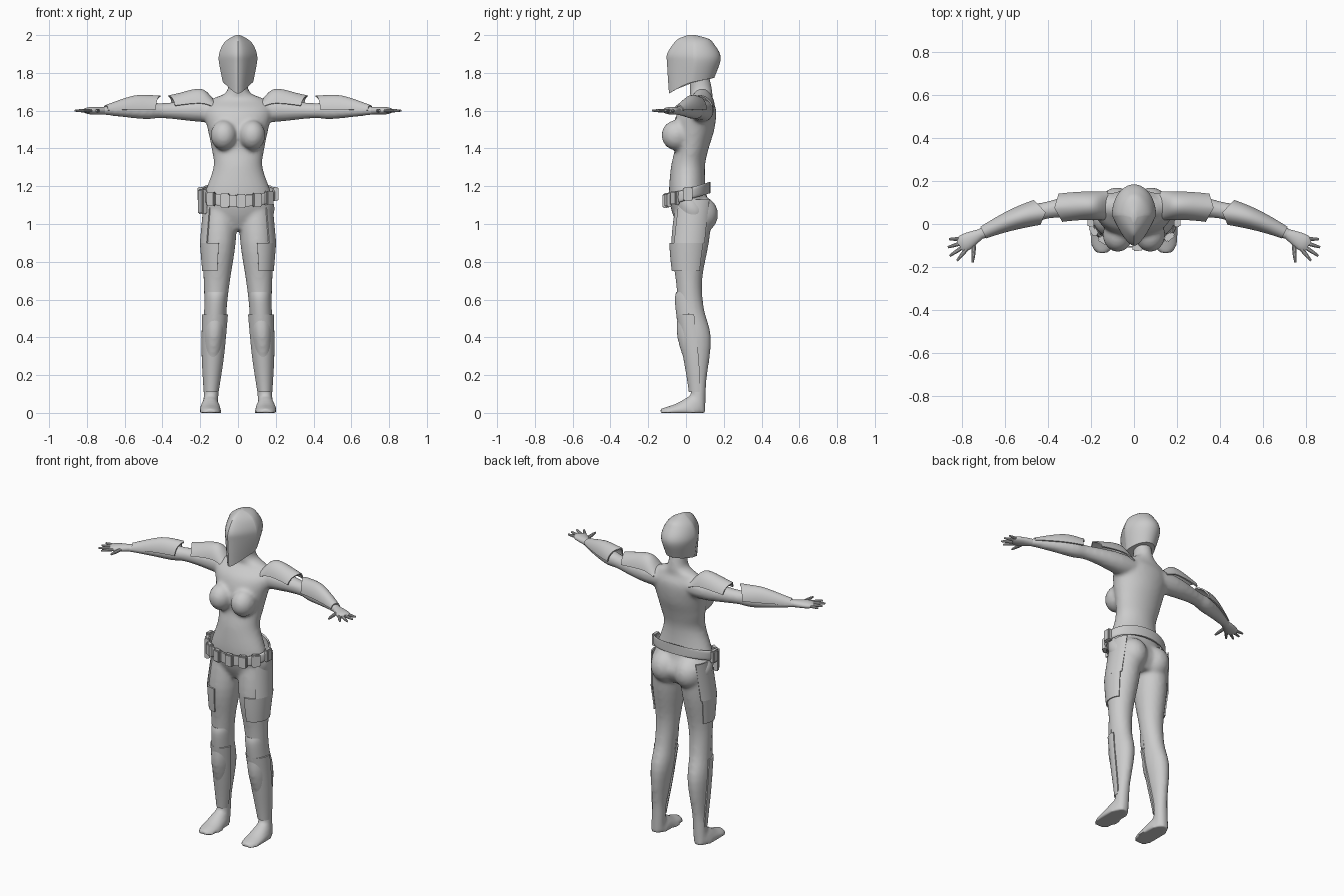
import bpy, bmesh
from math import sin, cos, radians, pi
from mathutils import Vector, Matrix

if "Cube" in bpy.data.objects:
    bpy.data.objects.remove(bpy.data.objects["Cube"], do_unlink=True)

shade = (0.6, 0.6, 0.6, 1)
grey = bpy.data.materials.new("plain_grey")
grey.use_nodes = True
grey.diffuse_color = shade
grey.node_tree.nodes["Principled BSDF"].inputs["Base Color"].default_value = shade


def finish(name, bm, angle=35, mirror=False):
    """Turn a bmesh into a smooth-shaded object."""
    bmesh.ops.recalc_face_normals(bm, faces=bm.faces)
    mesh = bpy.data.meshes.new(name)
    bm.to_mesh(mesh)
    bm.free()
    mesh.materials.append(grey)
    obj = bpy.data.objects.new(name, mesh)
    bpy.context.collection.objects.link(obj)
    bpy.ops.object.select_all(action='DESELECT')
    obj.select_set(True)
    bpy.context.view_layer.objects.active = obj
    bpy.ops.object.shade_smooth_by_angle(angle=radians(angle))
    if mirror:
        obj.modifiers.new("Mirror", 'MIRROR').use_mirror_merge = False
    return obj


def refine(rows, steps):
    """Catmull-Rom interpolation of section rows."""
    padded = [rows[0], *rows, rows[-1]]
    result = []
    for before, start, end, after in zip(padded, padded[1:], padded[2:], padded[3:]):
        for step in range(steps):
            t = step / steps
            result.append([b + t / 2 * (c - a + t * (2 * a - 5 * b + 4 * c - d + t * (3 * (b - c) + d - a)))
                           for a, b, c, d in zip(before, start, end, after)])
    return result + [rows[-1]]


def loft(bm, rows, path, upright=True, segments=24, steps=4, side=1, arc=None, shape=None):
    """Loft rows of (station, radius, radius, ...) along a path; an arc leaves the shell open."""
    rows = refine(rows, steps)
    centres = [Vector(path(row)) for row in rows]
    first, last = arc or (0, 360)
    rings = []
    for i, (row, centre) in enumerate(zip(rows, centres)):
        u, v = Vector((1, 0, 0)), Vector((0, 1, 0))
        if not upright:
            v = Vector((0, 0, 1))
            u = (centres[min(i + 1, len(rows) - 1)] - centres[max(i - 1, 0)]).cross(v).normalized()
        ring = []
        for k in range(segments + 1 if arc else segments):
            a = radians(first + (last - first) * k / segments)
            point = centre + u * row[1] * cos(a) + v * row[2] * sin(a)
            if shape:
                shape(point, centre, row, a)
            point.x *= side
            ring.append(bm.verts.new(point))
        rings.append(ring)
    for lower, upper in zip(rings, rings[1:]):
        for k in range(segments):
            m = (k + 1) % len(lower)
            bm.faces.new((lower[k], lower[m], upper[m], upper[k]))
    if not arc:
        bm.faces.new(rings[0])
        bm.faces.new(rings[-1])


# Centre lines of the body
def torso_path(row):
    return 0, row[3], row[0]


def leg_path(row):
    z = row[0]
    return .147 - .05 * z, .04 + .025 * cos(2 * pi * (z - .1) / 1.3), z


def foot_path(row):
    return .147, row[0], 0


def arm_path(row):
    x = row[0]
    return x, .085 - max(0, x - .2) ** 2 / 2, 1.6


def ball(bm, location, size):
    bmesh.ops.create_uvsphere(bm, u_segments=24, v_segments=16, radius=1,
                              matrix=Matrix.Translation(location) @ Matrix.Diagonal((*size, 1)))


def plate(name, rows, path, arc, mirror=True, **options):
    """Thin curved armour shell wrapped around a limb."""
    bm = bmesh.new()
    loft(bm, rows, path, arc=arc, **options)
    bmesh.ops.recalc_face_normals(bm, faces=bm.faces)
    bmesh.ops.solidify(bm, geom=bm.faces[:], thickness=.008)
    return finish(name, bm, mirror=mirror)


def pointed(station, reach):
    """Draw the middle of a plate's end out into a point."""
    def shape(point, centre, row, angle):
        point.x += reach * max(0, 1 - abs(row[0] - station) / .05) * (1 - abs(cos(angle)))
    return shape


# Body: overlapping lofts fused into one smooth skin
torso = [(.97, .1, .07, .04), (1.05, .19, .11, .04), (1.15, .18, .1, .01), (1.3, .13, .09, .01),
         (1.4, .14, .09, .03), (1.5, .16, .11, .04), (1.6, .18, .1, .06), (1.66, .14, .06, .08),
         (1.7, .06, .06, .08), (1.8, .05, .05, .07)]
leg = [(1.1, .09, .1), (.9, .09, .1), (.7, .07, .07), (.55, .06, .07),
       (.4, .06, .09), (.2, .04, .05), (.1, .04, .04), (0, .04, .04)]
foot = [(.1, .02, .04), (.05, .05, .1), (-.05, .06, .05), (-.11, .05, .03), (-.14, .02, .02)]
arm = [(.1, .06, .06), (.2, .06, .06), (.4, .04, .04), (.5, .045, .045), (.73, .025, .02)]
bm = bmesh.new()
loft(bm, torso, torso_path, segments=36)
for side in (1, -1):
    loft(bm, leg, leg_path, side=side)
    loft(bm, foot, foot_path, upright=False, side=side)
    loft(bm, arm, arm_path, upright=False, side=side)
    ball(bm, (.075 * side, -.05, 1.47), (.07, .08, .08))
    ball(bm, (.08 * side, .07, 1.05), (.09, .1, .1))
for vert in bm.verts:
    vert.co.z = max(vert.co.z, 0)
body = finish("body", bm)
fuse = body.modifiers.new("Fuse", 'REMESH')
fuse.mode = 'VOXEL'
fuse.voxel_size = .011
fuse.use_smooth_shade = True
relax = body.modifiers.new("Relax", 'SMOOTH')
relax.factor = .5
relax.iterations = 6

# Hands: palm with four fingers and a thumb fanning out from the wrist
bm = bmesh.new()
loft(bm, [(.7, .02, .02), (.78, .04, .02), (.81, .03, .01)], arm_path, upright=False)
wrist = Vector((.74, -.07, 1.6))
for finger, length in enumerate((.12, .13, .14, .13, 0, .11)):
    if length:
        turn = radians(-17 * finger)
        ray = Vector((cos(turn), sin(turn), 0))
        loft(bm, [(.03, .01, .01), (length * .7, .009, .009), (length, .005, .005)],
             lambda row: wrist + ray * row[0], upright=False, segments=10)
finish("hands", bm, mirror=True)


# Helmet: rounded back, ridged front, brim dipping to a pointed chin
def visor(point, centre, row, angle):
    if sin(angle) < 0:
        point.y = centre.y - row[2] * (1 - abs(cos(angle)) ** 1.6)
    low = max(0, min(1, (1.86 - centre.z) / .11))
    front = max(0, min(1, (.03 - point.y) / .12))
    point.z += low * (max(0, point.y - .03) / 5 - .06 * front ** 1.3)


bm = bmesh.new()
loft(bm, [(1.75, .08, .12, .03), (1.85, .1, .14, .04), (1.9, .1, .14, .04), (1.95, .08, .11, .04),
          (1.98, .05, .08, .04), (2, .01, .02, .03)], torso_path, segments=40, shape=visor)
finish("helmet", bm)

# Arm plates, the upper pointing outward and the lower pointing inward
plate("shoulder_plates", [(.12, .07, .05), (.18, .07, .11), (.25, .07, .11), (.34, .07, .08)], arm_path,
      (20, 160), upright=False, shape=pointed(.34, .03))
plate("forearm_plates", [(.45, .06, .08), (.55, .05, .08), (.7, .03, .03)], arm_path,
      (5, 175), upright=False, shape=pointed(.45, -.04))

# Leg plates; the lower thigh reaches further around the front
plate("upper_thigh_plates", [(1.13, .09, .11), (.9, .1, .11)], leg_path, (-50, 45))
plate("lower_thigh_plates", [(.9, .1, .11), (.75, .08, .09)], leg_path, (-90, 40))
plate("knee_plates", [(.5, .06, .08), (.6, .06, .08), (.64, .06, .07)], leg_path, (-170, -10))
plate("shin_plates", [(.52, .07, .08), (.3, .06, .07), (.11, .04, .05)], leg_path, (-165, 10))


# Belt: a band that sits higher at the back, with pouches and a longer holster
def hang(y):
    return 1.155 + .3 * y


belt = plate("belt", [(-.03, .19, .12, .01), (-.02, .2, .12, .01), (.02, .2, .12, .01), (.03, .19, .12, .01)],
             torso_path, (0, 360), mirror=False, segments=48)
for vert in belt.data.vertices:
    vert.co.z += hang(vert.co.y)

bm = bmesh.new()
holster = -160
for degrees in (*range(holster, -20, 25), 0, 180):
    a = radians(degrees)
    x, y = .2 * cos(a), .01 + .12 * sin(a)
    outward = Vector((cos(a) / .2, sin(a) / .12, 0))
    turn = outward.to_track_quat('X', 'Z').to_matrix().to_4x4()
    tall = .13 if degrees == holster else .075
    place = Matrix.Translation((x, y, hang(y) + (.075 - tall) / 2))
    bmesh.ops.create_cube(bm, size=1, matrix=place @ turn @ Matrix.Diagonal((.03, .05, tall, 1)))
bmesh.ops.bevel(bm, geom=bm.edges[:], offset=.006, segments=2, affect='EDGES')
finish("belt_pouches", bm)
